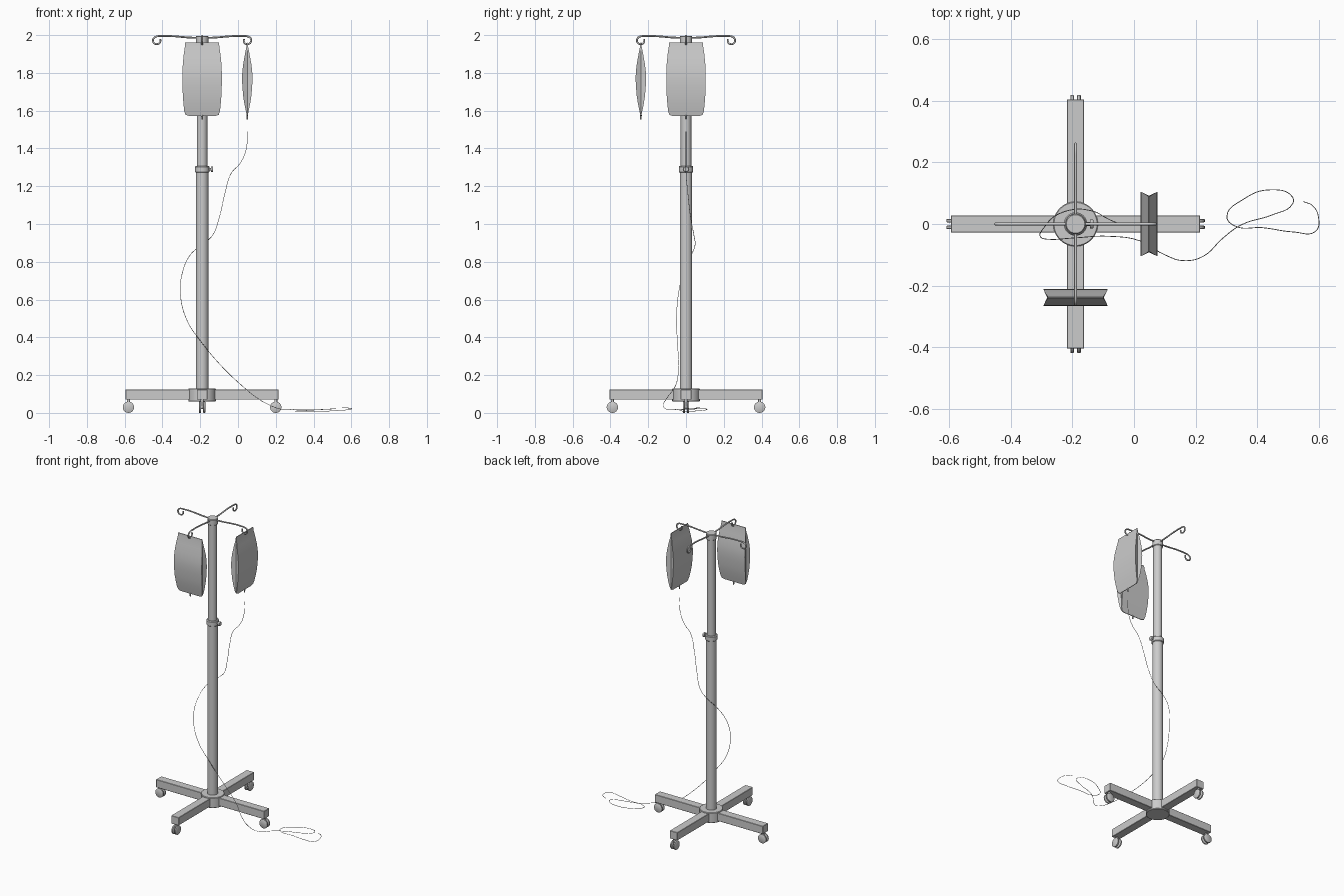
import bpy, bmesh
from math import pi, sin, cos, radians
from mathutils import Matrix, Vector

if "Cube" in bpy.data.objects:
    bpy.data.objects.remove(bpy.data.objects["Cube"])

PX = -0.19  # pole position on x


def smooth(ob, angle=35):
    bpy.ops.object.select_all(action='DESELECT')
    ob.select_set(True)
    bpy.context.view_layer.objects.active = ob
    bpy.ops.object.shade_smooth_by_angle(angle=radians(angle))


def make(name, bm, mat=Matrix.Identity(4), do_smooth=True):
    bmesh.ops.recalc_face_normals(bm, faces=bm.faces[:])
    me = bpy.data.meshes.new(name)
    bm.to_mesh(me)
    bm.free()
    ob = bpy.data.objects.new(name, me)
    bpy.context.collection.objects.link(ob)
    ob.matrix_world = mat
    if do_smooth:
        smooth(ob)
    return ob


def lathe(name, profile, mat, n=32):
    """Closed turned part from (radius, height) pairs about local z."""
    bm = bmesh.new()
    rings = [[bm.verts.new((r * cos(2 * pi * i / n), r * sin(2 * pi * i / n), z))
              for i in range(n)] for r, z in profile]
    for a, b in zip(rings, rings[1:]):
        for i in range(n):
            bm.faces.new((a[i], a[(i + 1) % n], b[(i + 1) % n], b[i]))
    bm.faces.new(rings[0][::-1])
    bm.faces.new(rings[-1])
    return make(name, bm, mat)


def box(name, size, center, mat, bevel=0.002):
    bm = bmesh.new()
    bmesh.ops.create_cube(bm, size=1)
    bmesh.ops.scale(bm, vec=size, verts=bm.verts)
    bmesh.ops.translate(bm, vec=center, verts=bm.verts)
    bmesh.ops.bevel(bm, geom=bm.edges[:], offset=bevel, segments=1, affect='EDGES')
    return make(name, bm, mat, False)


def tube(name, pts, radius, mat, res=6, sides=2):
    cu = bpy.data.curves.new(name, 'CURVE')
    cu.dimensions = '3D'
    cu.bevel_depth = radius
    cu.bevel_resolution = sides
    cu.resolution_u = res
    cu.use_fill_caps = True
    sp = cu.splines.new('BEZIER')
    sp.bezier_points.add(len(pts) - 1)
    for bp, p in zip(sp.bezier_points, pts):
        bp.co = p
        bp.handle_left_type = bp.handle_right_type = 'AUTO'
    ob = bpy.data.objects.new(name, cu)
    bpy.context.collection.objects.link(ob)
    ob.matrix_world = mat
    return ob


def bag(name, mat):
    """Gusseted bag: side folds tucked inward, flat seams top and bottom."""
    # height, half width, half thickness, gusset depth
    rows = [(1.572, .070, .002, 0), (1.578, .088, .003, .001), (1.60, .095, .008, .004),
            (1.64, .099, .016, .008), (1.68, .102, .022, .010), (1.73, .104, .026, .012),
            (1.77, .104, .028, .012), (1.81, .104, .026, .012), (1.85, .102, .021, .010),
            (1.90, .097, .012, .006), (1.94, .091, .004, .001), (1.962, .090, .002, 0)]
    bm = bmesh.new()
    rings = []
    for z, w, t, d in rows:
        rings.append([bm.verts.new((x, y, z)) for x, y in
                      ((t, -w), (t, w), (0, w - d), (-t, w), (-t, -w), (0, d - w))])
    for a, b in zip(rings, rings[1:]):
        for i in range(6):
            j = (i + 1) % 6
            bm.faces.new((a[i], a[j], b[j], b[i]))
    bm.faces.new(rings[0])
    bm.faces.new(rings[-1])
    return make(name, bm, mat)


pole = Matrix.Translation((PX, 0, 0))

# Telescopic pole with collar and top cap
lathe('base_hub', [(.070, .060), (.073, .063), (.073, .127), (.070, .130)], pole)
lathe('lower_pole', [(.033, .060), (.033, 1.275)], pole)
lathe('pole_collar', [(.034, 1.272), (.038, 1.276), (.038, 1.303), (.034, 1.308)], pole)
lathe('upper_pole', [(.028, 1.25), (.028, 1.975)], pole)
lathe('pole_cap', [(.030, 1.955), (.033, 1.958), (.033, 1.992), (.030, 1.996)], pole)

# Clamp knob pointing to +x
side = Matrix.Translation((PX, 0, 1.29)) @ Matrix.Rotation(pi / 2, 4, 'Y')
lathe('clamp_knob', [(.006, .03), (.006, .047), (.014, .047), (.015, .050),
                     (.015, .055), (.013, .058)], side, 16)

# Four-way base, casters and hooks
for k in range(4):
    m = pole @ Matrix.Rotation(k * pi / 2, 4, 'Z')
    box(f'base_leg_{k}', (.365, .056, .054), (.2225, 0, .097), m)
    lathe(f'caster_stem_{k}', [(.008, .03), (.008, .075)], m @ Matrix.Translation((.39, 0, 0)), 12)
    axle = m @ Matrix.Translation((.39, 0, .030)) @ Matrix.Rotation(pi / 2, 4, 'X')
    lathe(f'caster_axle_{k}', [(.010, -.012), (.010, .012)], axle, 12)
    for s, off in enumerate((-.011, .011)):
        lathe(f'caster_wheel_{k}_{s}', [(.027, -.006), (.030, -.004), (.030, .004), (.027, .006)],
              axle @ Matrix.Translation((0, 0, off)), 24)
    curl = [(.240 + .020 * cos(a), 0, 1.972 + .020 * sin(a))
            for a in (radians(70 - 45 * i) for i in range(7))]
    tube(f'hook_arm_{k}', [(.02, 0, 1.985), (.08, 0, 1.988), (.15, 0, 1.994), (.21, 0, 1.995)] + curl,
         .0048, m)

# Two fluid bags with hanging tab and outlet port
for label, k in (('right', 0), ('front', 3)):
    m = pole @ Matrix.Rotation(k * pi / 2, 4, 'Z')
    at = m @ Matrix.Translation((.239, 0, 0))
    bag(f'{label}_bag', at)
    lathe(f'{label}_bag_port', [(.003, 1.552), (.004, 1.556), (.005, 1.576)], at, 12)

# Drip line falling round the pole and coiling on the floor
line = [(.05, 0, 1.49), (.042, 0, 1.39), (.01, 0, 1.32), (-.035, 0, 1.27), (-.07, .01, 1.16),
        (-.10, .025, 1.03), (-.135, .042, .94), (-.19, .048, .89), (-.25, .03, .84),
        (-.295, -.015, .74), (-.305, -.04, .63), (-.27, -.05, .49), (-.19, -.045, .37),
        (-.08, -.04, .24), (.02, -.055, .145), (.10, -.10, .08), (.16, -.119, .045),
        (.225, -.105, .02), (.29, -.045, .018), (.35, -.002, .016), (.45, .03, .018),
        (.515, .065, .022), (.515, .088, .022), (.44, .111, .018), (.355, .080, .012),
        (.302, .025, .009), (.325, -.005, .008), (.42, -.012, .008), (.52, -.026, .012),
        (.59, -.024, .018), (.60, .02, .024), (.58, .06, .026), (.55, .073, .026)]
tube('drip_line', line, .0014, Matrix.Identity(4), 6, 1)
